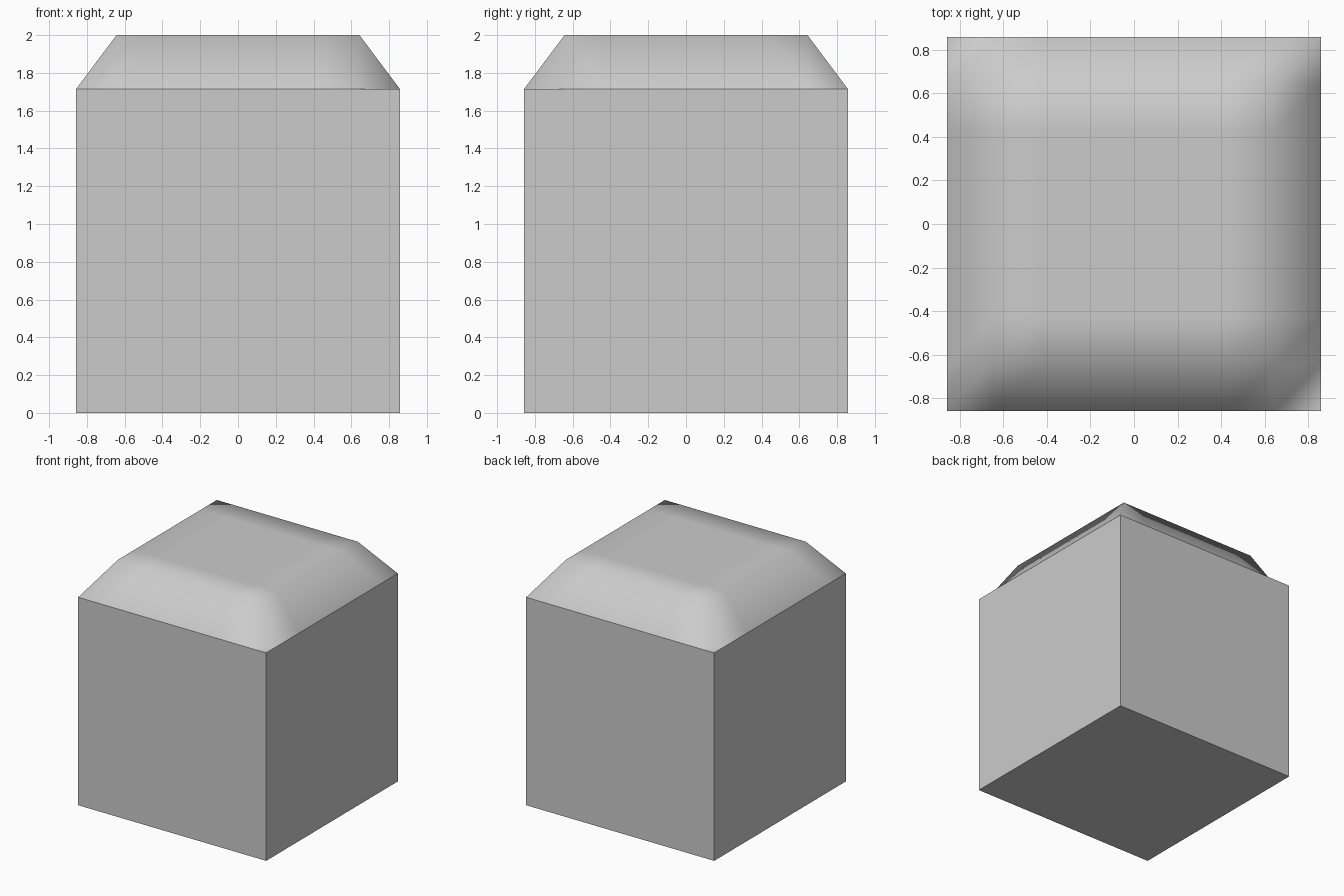
import bpy, bmesh

if "Cube" in bpy.data.objects:
    bpy.data.objects.remove(bpy.data.objects["Cube"])

HALF = 6 / 7          # half width of the block
BASE = 12 / 7         # height where the cap starts
TOP = 2.0
CELLS = 8


def add_object(name, bm):
    mesh = bpy.data.meshes.new(name)
    bm.to_mesh(mesh)
    bm.free()
    obj = bpy.data.objects.new(name, mesh)
    bpy.context.collection.objects.link(obj)
    return obj


# Block: flat-sided cube, open where the cap covers it
bm = bmesh.new()
bmesh.ops.create_cube(bm, size=2 * HALF)
bmesh.ops.translate(bm, verts=bm.verts, vec=(0, 0, BASE / 2))
bm.normal_update()
lid = [f for f in bm.faces if f.normal.z > 0.9]
bmesh.ops.delete(bm, geom=lid, context='FACES_ONLY')
add_object("block", bm)

# Cap: smooth grid with everything but its border raised
bm = bmesh.new()
bmesh.ops.create_grid(bm, x_segments=CELLS, y_segments=CELLS, size=HALF)
for v in bm.verts:
    on_border = max(abs(v.co.x), abs(v.co.y)) > HALF - 0.01
    v.co.z = BASE if on_border else TOP

# Every cell is split along the same diagonal, so two corners fold flat
for face in list(bm.faces):
    corners = sorted(face.verts, key=lambda v: v.co.x + v.co.y)
    bmesh.utils.face_split(face, corners[0], corners[-1])
bm.normal_update()
for face in bm.faces:
    face.smooth = True
add_object("cap", bm)
